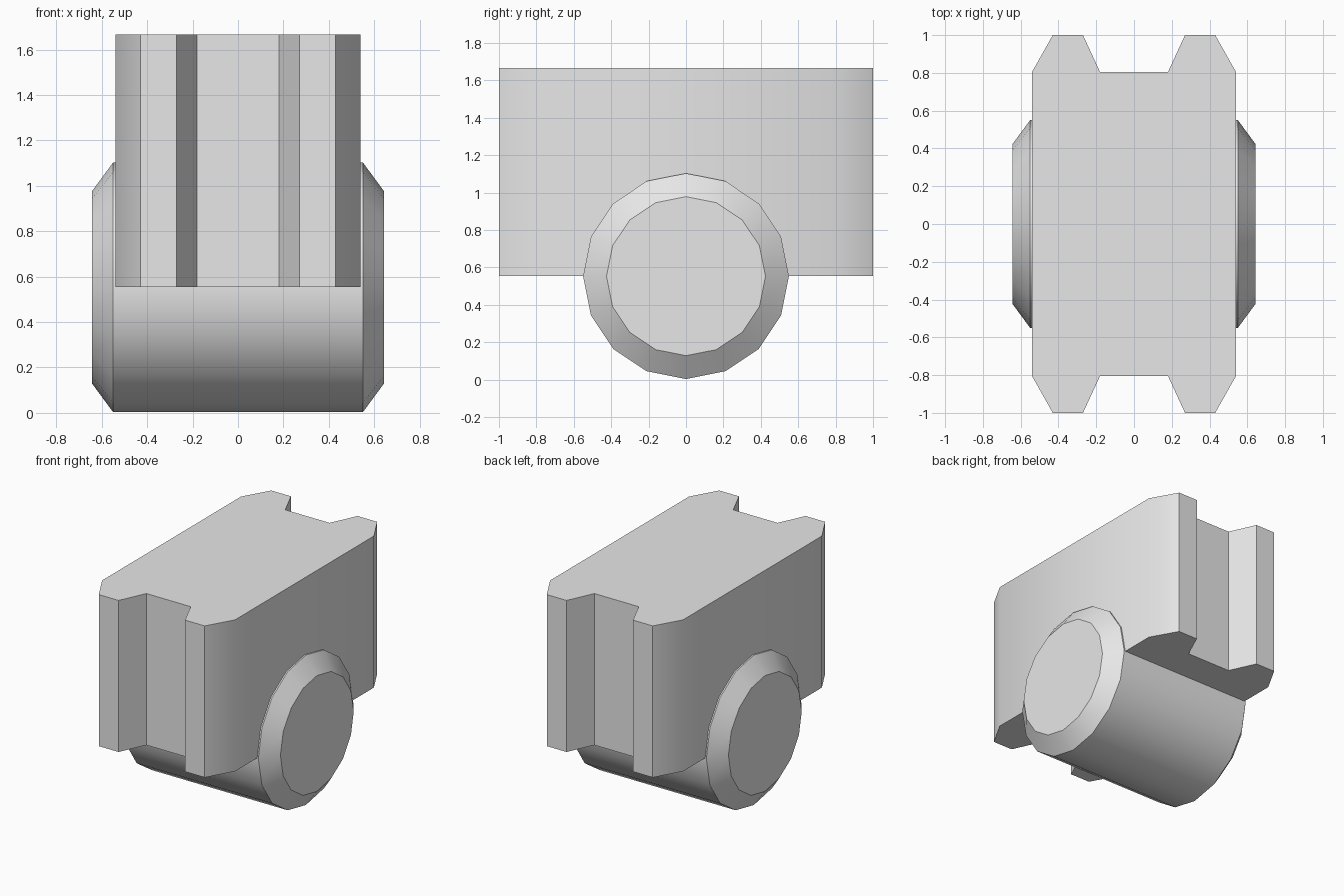
import bpy, bmesh, math
from mathutils import Matrix

cube = bpy.data.objects.get("Cube")
if cube:
    bpy.data.objects.remove(cube, do_unlink=True)

grey = bpy.data.materials.new("light_grey")
grey.use_nodes = True
colour = (0.8, 0.8, 0.8, 1)
grey.diffuse_color = colour
grey.node_tree.nodes["Principled BSDF"].inputs["Base Color"].default_value = colour


def finish(name, bm):
    """Turn the bmesh into a shaded object."""
    bmesh.ops.recalc_face_normals(bm, faces=bm.faces[:])
    mesh = bpy.data.meshes.new(name)
    bm.to_mesh(mesh)
    bm.free()
    mesh.materials.append(grey)
    obj = bpy.data.objects.new(name, mesh)
    bpy.context.collection.objects.link(obj)
    bpy.ops.object.select_all(action='DESELECT')
    obj.select_set(True)
    bpy.context.view_layer.objects.active = obj
    bpy.ops.object.shade_smooth_by_angle(angle=math.radians(30))
    return obj


# Slider block: one corner of the grooved outline, mirrored to all four
BOTTOM, TOP = 0.555, 1.667
corner = [(0.54, 0.805), (0.43, 1.0), (0.27, 1.0), (0.18, 0.805)]
back = corner + [(-x, y) for x, y in reversed(corner)]
outline = back + [(-x, -y) for x, y in back]
bm = bmesh.new()
base = bm.faces.new([bm.verts.new((x, y, BOTTOM)) for x, y in outline])
extruded = bmesh.ops.extrude_face_region(bm, geom=[base])["geom"]
bmesh.ops.translate(bm, vec=(0, 0, TOP - BOTTOM),
                    verts=[v for v in extruded if isinstance(v, bmesh.types.BMVert)])
finish("slider_block", bm)

# Cross pin: a cylinder along x with chamfered ends
RADIUS, CAP_RADIUS, SIDES = 0.55, 0.425, 16
bm = bmesh.new()
bmesh.ops.create_cone(bm, cap_ends=True, segments=SIDES, radius1=RADIUS,
                      radius2=RADIUS, depth=1.1)
caps = [f for f in bm.faces if len(f.verts) == SIDES]
for cap in caps:
    direction = math.copysign(1, cap.calc_center_median().z)
    new = bmesh.ops.extrude_discrete_faces(bm, faces=[cap])["faces"][0]
    scale = CAP_RADIUS / RADIUS
    bmesh.ops.scale(bm, vec=(scale, scale, 1), verts=new.verts[:])
    bmesh.ops.translate(bm, vec=(0, 0, 0.092 * direction), verts=new.verts[:])
bmesh.ops.rotate(bm, matrix=Matrix.Rotation(math.pi / 2, 3, 'Y'), verts=bm.verts[:])
bmesh.ops.translate(bm, vec=(0, 0, 0.553), verts=bm.verts[:])
finish("cross_pin", bm)
